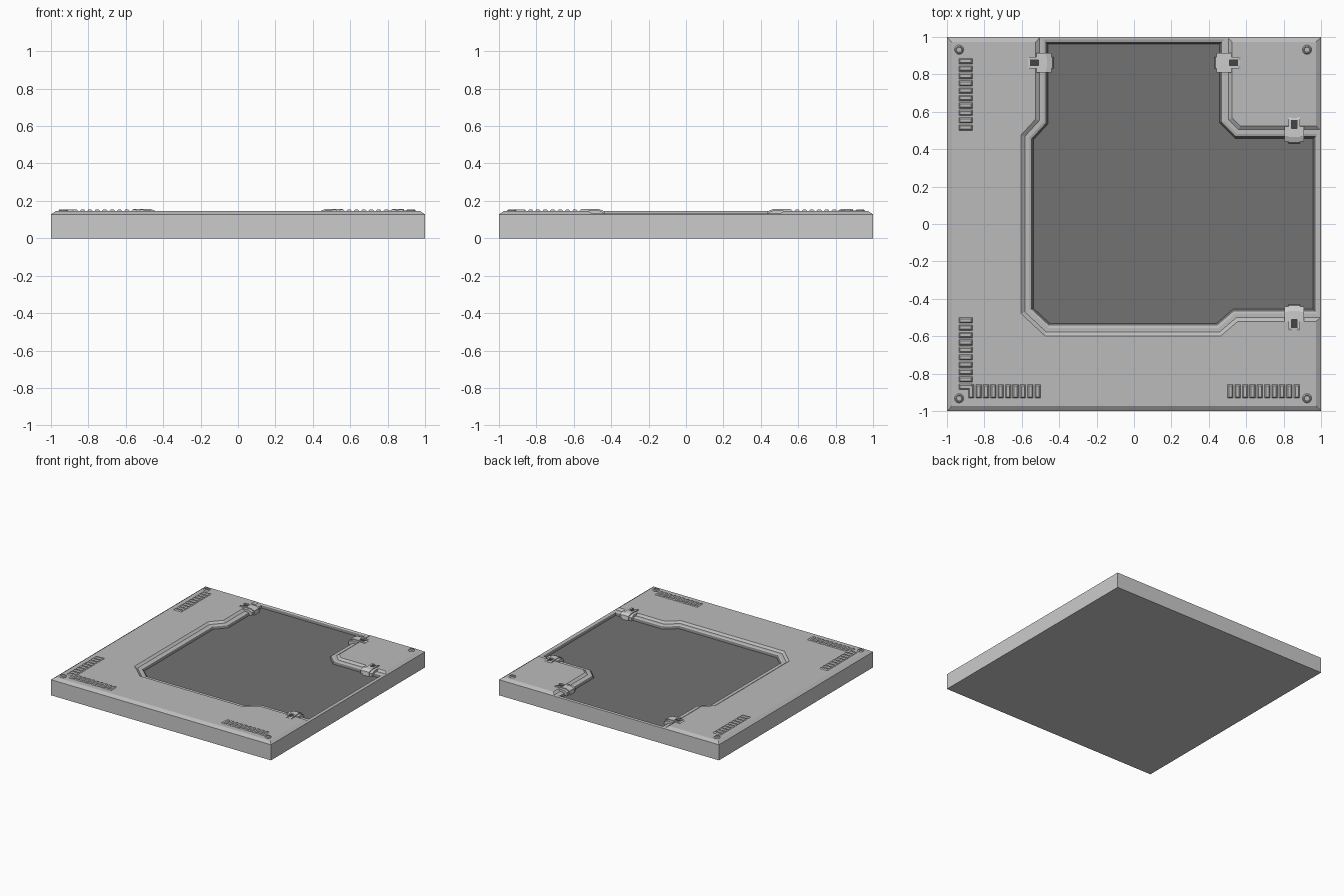
import bpy, bmesh, math
from mathutils import Vector

if "Cube" in bpy.data.objects:
    bpy.data.objects.remove(bpy.data.objects["Cube"])

TOP = 0.146


def grey(name, v):
    m = bpy.data.materials.new(name)
    m.diffuse_color = (v, v, v, 1)
    m.use_nodes = True
    m.node_tree.nodes["Principled BSDF"].inputs["Base Color"].default_value = m.diffuse_color
    return m


SIDE, DECK, PIT = grey("side_grey", 0.6), grey("deck_grey", 0.5), grey("pit_grey", 0.17)
HOLE = grey("hole_grey", 0.06)


def finish(bm, name, *mats):
    bmesh.ops.recalc_face_normals(bm, faces=bm.faces)
    me = bpy.data.meshes.new(name)
    bm.to_mesh(me)
    bm.free()
    for m in mats:
        me.materials.append(m)
    ob = bpy.data.objects.new(name, me)
    bpy.context.collection.objects.link(ob)
    return ob


def offset(pts, d):
    # mitred outward offset of a counter-clockwise outline
    out = []
    n = len(pts)
    for i in range(n):
        a, b, c = (Vector(pts[j % n]) for j in (i - 1, i, i + 1))
        e1, e2 = (b - a).normalized(), (c - b).normalized()
        n1, n2 = Vector((e1.y, -e1.x)), Vector((e2.y, -e2.x))
        out.append(b + (n1 + n2) * (d / (1 + n1.dot(n2))))
    return out


def loft(bm, pts, levels):
    # stack of offset outlines, capped at both ends
    rings = [[bm.verts.new((p.x, p.y, z)) for p in offset(pts, d)] for d, z in levels]
    n = len(pts)
    for r, s in zip(rings, rings[1:]):
        for i in range(n):
            bm.faces.new((r[i], r[(i + 1) % n], s[(i + 1) % n], s[i]))
    bm.faces.new(rings[0][::-1])
    bm.faces.new(rings[-1])


def rect(x, y, hx, hy):
    return [(x - hx, y - hy), (x + hx, y - hy), (x + hx, y + hy), (x - hx, y + hy)]


# chamfered floor slab
bm = bmesh.new()
loft(bm, rect(0, 0, 1, 1), [(0, 0), (0, 0.128), (-0.027, TOP)])
slab = finish(bm, "floor_slab", SIDE, DECK, PIT)

# stepped corner-shaped channel, open on the right and back edges
outline = [(0.958, -0.455), (0.958, 0.458), (0.54, 0.458), (0.458, 0.54), (0.458, 0.962),
           (-0.46, 0.962), (-0.46, 0.535), (-0.538, 0.45), (-0.538, -0.45), (-0.45, -0.532),
           (0.44, -0.532), (0.53, -0.455)]
bm = bmesh.new()
loft(bm, outline, [(0, 0.112), (0.012, 0.128), (0.024, 0.132), (0.046, 0.132),
                   (0.066, TOP), (0.066, 0.2)])
cutter = finish(bm, "channel_cutter")
cutter.hide_render = True
mod = slab.modifiers.new("channel", "BOOLEAN")
mod.operation = 'DIFFERENCE'
mod.solver = 'EXACT'
mod.object = cutter
bpy.context.view_layer.objects.active = slab
slab.select_set(True)
bpy.ops.object.modifier_apply(modifier=mod.name)
bpy.data.objects.remove(cutter, do_unlink=True)

# darker deck, darkest in the sunken floor
for p in slab.data.polygons:
    zs = [slab.data.vertices[v].co.z for v in p.vertices]
    if p.normal.z < 0.1:
        p.material_index = 0
    else:
        p.material_index = 2 if min(zs) < 0.12 else 1

# rows of raised tread ribs
bm = bmesh.new()
for i in range(10):
    s = 0.515 + i * 0.0395
    spots = [(-0.9, s, 0.036, 0.015), (-0.9, -s, 0.036, 0.015),
             (-s, -0.895, 0.015, 0.036), (s, -0.895, 0.015, 0.036)]
    for spot in spots:
        loft(bm, rect(*spot), [(0, TOP - 0.01), (0, TOP), (-0.007, 0.154)])
finish(bm, "tread_ribs", DECK)

# corner bolts: ring with dished centre
bm = bmesh.new()
for x in (-0.935, 0.925):
    for y in (-0.932, 0.932):
        circle = [(x + math.cos(k * math.pi / 6) * 0.025, y + math.sin(k * math.pi / 6) * 0.025)
                  for k in range(12)]
        loft(bm, circle, [(0, TOP - 0.01), (0, TOP + 0.002), (-0.006, 0.155),
                          (-0.009, 0.155), (-0.011, 0.151)])
finish(bm, "corner_bolts", DECK)


def prism(bm, profile, t0, t1, place):
    # side profile (s, z) extruded across t
    a = [bm.verts.new(place(s, t0, z)) for s, z in profile]
    b = [bm.verts.new(place(s, t1, z)) for s, z in profile]
    n = len(profile)
    faces = [bm.faces.new(a), bm.faces.new(b[::-1])]
    for i in range(n):
        faces.append(bm.faces.new((a[i], b[i], b[(i + 1) % n], a[(i + 1) % n])))
    return faces


# clamps gripping the channel rim, each with a dark slot
arm = [(0.57, 0.12), (0.57, 0.148), (0.558, 0.156), (0.475, 0.156), (0.45, 0.146), (0.445, 0.1)]
bridge = [(0.51, 0.12), (0.51, 0.156), (0.465, 0.156), (0.435, 0.144), (0.428, 0.1)]
back = [(0.568, 0.12), (0.568, 0.148), (0.555, 0.15), (0.555, 0.12)]
slot = [(0.555, 0.12), (0.555, 0.1475), (0.51, 0.1475), (0.51, 0.12)]
foot = [(0.52, 0.12), (0.52, 0.15), (0.47, 0.15), (0.44, 0.138), (0.44, 0.1)]
places = [lambda s, t, z: (s, 0.862 + t, z), lambda s, t, z: (-s, 0.862 + t, z),
          lambda s, t, z: (0.857 + t, s, z), lambda s, t, z: (0.857 + t, -s, z)]
for name, place in zip(("back_right", "back_left", "right_back", "right_front"), places):
    bm = bmesh.new()
    for side in (-1, 1):
        prism(bm, arm, side * 0.015, side * 0.03, place)
        prism(bm, foot, side * 0.03, side * 0.053, place)
    prism(bm, bridge, -0.03, 0.03, place)
    prism(bm, back, -0.015, 0.015, place)
    for f in prism(bm, slot, -0.015, 0.015, place):
        f.material_index = 1
    finish(bm, name + "_clamp", SIDE, HOLE)
